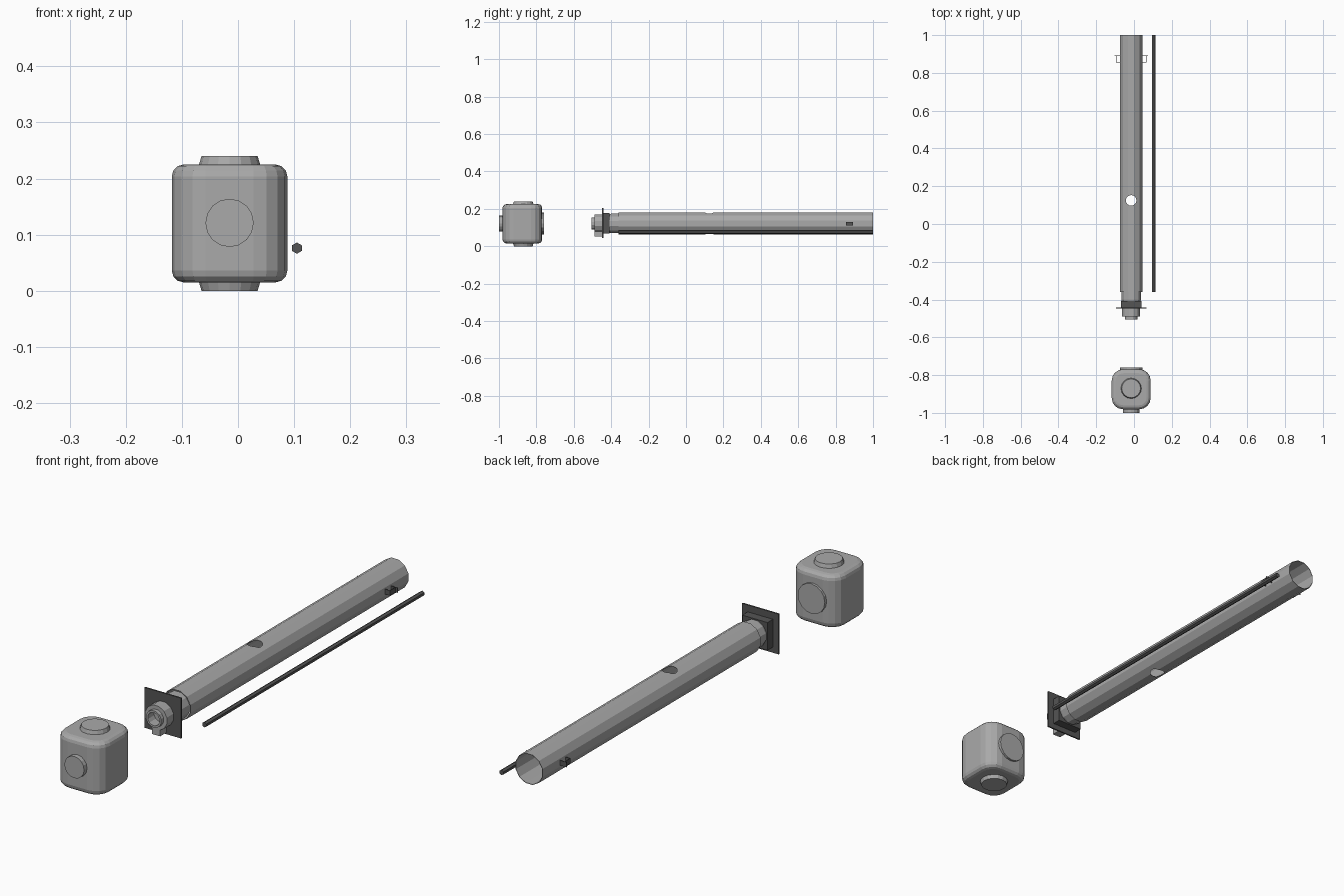
import bpy, bmesh, math
from mathutils import Matrix, Vector

if "Cube" in bpy.data.objects:
    bpy.data.objects.remove(bpy.data.objects["Cube"])

CX, CZ = -0.015, 0.122          # common long axis
HY = -0.875                     # middle of the head


def material(name, v):
    m = bpy.data.materials.new(name)
    m.diffuse_color = (v, v, v, 1)
    m.use_nodes = True
    m.node_tree.nodes["Principled BSDF"].inputs["Base Color"].default_value = m.diffuse_color
    return m


STEEL = material("grey steel", 0.40)
DARK = material("dark grey", 0.09)


def make(name, bm, mat):
    bmesh.ops.recalc_face_normals(bm, faces=bm.faces)
    me = bpy.data.meshes.new(name)
    bm.to_mesh(me)
    bm.free()
    me.materials.append(mat)
    ob = bpy.data.objects.new(name, me)
    bpy.context.collection.objects.link(ob)
    return ob


def box(name, lo, hi, mat):
    lo, hi = Vector(lo), Vector(hi)
    bm = bmesh.new()
    bmesh.ops.create_cube(bm, size=1, matrix=Matrix.Translation((lo + hi) / 2)
                          @ Matrix.Diagonal((*(hi - lo), 1)))
    return make(name, bm, mat)


def frustum(name, a, b, r1, r2, sides, mat):
    """Cylinder or cone from point a to point b."""
    a, b = Vector(a), Vector(b)
    d = b - a
    bm = bmesh.new()
    rot = Vector((0, 0, 1)).rotation_difference(d).to_matrix().to_4x4()
    bmesh.ops.create_cone(bm, cap_ends=True, segments=sides, radius1=r1, radius2=r2,
                          depth=d.length, matrix=Matrix.Translation((a + b) / 2) @ rot)
    return make(name, bm, mat)


def lathe_y(name, profile, sides, mat, closed=False):
    """Spin (radius, y) points round the long axis."""
    bm = bmesh.new()
    rings = []
    for r, y in profile:
        rings.append([bm.verts.new((CX + r * math.cos(t), y, CZ + r * math.sin(t)))
                      for t in (2 * math.pi * (i + 0.5) / sides for i in range(sides))])
    pairs = list(zip(rings, rings[1:]))
    if closed:
        pairs.append((rings[-1], rings[0]))
    else:
        bm.faces.new(rings[0])
        bm.faces.new(rings[-1])
    for p, q in pairs:
        for i in range(sides):
            j = (i + 1) % sides
            bm.faces.new((p[i], p[j], q[j], q[i]))
    return make(name, bm, mat)


# Head: block with wide vertical roundings and small top and bottom roundings
bm = bmesh.new()
bmesh.ops.create_cube(bm, size=1, matrix=Matrix.Translation((CX, HY, 0.12))
                      @ Matrix.Diagonal((0.206, 0.212, 0.21, 1)))
upright = [e for e in bm.edges if abs(e.verts[0].co.z - e.verts[1].co.z) > 0.1]
bmesh.ops.bevel(bm, geom=upright, offset=0.06, segments=4, profile=0.5, affect='EDGES')
rims = [e for e in bm.edges if abs(e.verts[0].co.z - e.verts[1].co.z) < 1e-4]
bmesh.ops.bevel(bm, geom=rims, offset=0.021, segments=3, profile=0.5, affect='EDGES')
make("head_block", bm, STEEL)

# Head bosses
frustum("head_top_boss", (CX, HY + .005, 0.22), (CX, HY + .005, 0.24), 0.056, 0.05, 16, STEEL)
frustum("head_bottom_boss", (CX, HY + .005, 0.02), (CX, HY + .005, 0), 0.056, 0.05, 16, STEEL)
frustum("head_front_boss", (CX, -0.96, 0.121), (CX, -1.0, 0.121), 0.043, 0.043, 16, STEEL)
frustum("head_back_boss", (CX, -0.82, CZ), (CX, -0.76, CZ), 0.059, 0.059, 16, STEEL)

# Handle tube with a cross hole
tube = lathe_y("handle_tube", [(0.061, -0.36), (0.061, 1.0), (0.059, 1.0), (0.059, -0.36)],
               12, STEEL, closed=True)
cutter = frustum("hole_cutter", (CX, 0.125, -0.1), (CX, 0.125, 0.4), 0.028, 0.028, 16, STEEL)
cutter.hide_render = True
cutter.hide_viewport = True
mod = tube.modifiers.new("cross_hole", 'BOOLEAN')
mod.object = cutter
mod.operation = 'DIFFERENCE'
mod.solver = 'EXACT'

# Connector: neck, shoulder and hollow nozzle
lathe_y("connector", [(0.026, -0.465), (0.026, -0.505), (0.034, -0.505), (0.034, -0.49),
                      (0.049, -0.49), (0.049, -0.42), (0.054, -0.40), (0.054, -0.355)],
        12, STEEL)
box("connector_tab", (CX - .018, -0.49, 0.053), (CX + .018, -0.45, 0.085), STEEL)

# Square guard plate and its backing block
box("guard_plate", (CX - .08, -0.448, CZ - .077), (CX + .08, -0.442, CZ + .082), DARK)
box("backing_block", (CX - .055, -0.442, CZ - .055), (CX + .055, -0.408, CZ + .055), DARK)

# Side rod
frustum("side_rod", (0.105, -0.36, 0.076), (0.105, 1.0, 0.076), 0.01, 0.01, 6, DARK)

# Small strap clips on both sides near the open end
for side, s in (("left", -1), ("right", 1)):
    parts = (("long", 0.058, 0.088, 0.890, 0.892),
             ("outer", 0.078, 0.080, 0.855, 0.890),
             ("short", 0.058, 0.080, 0.855, 0.857))
    for n, x1, x2, y1, y2 in parts:
        xs = sorted((CX + s * x1, CX + s * x2))
        box(f"{side}_clip_{n}", (xs[0], y1, 0.111), (xs[1], y2, 0.131), DARK)
